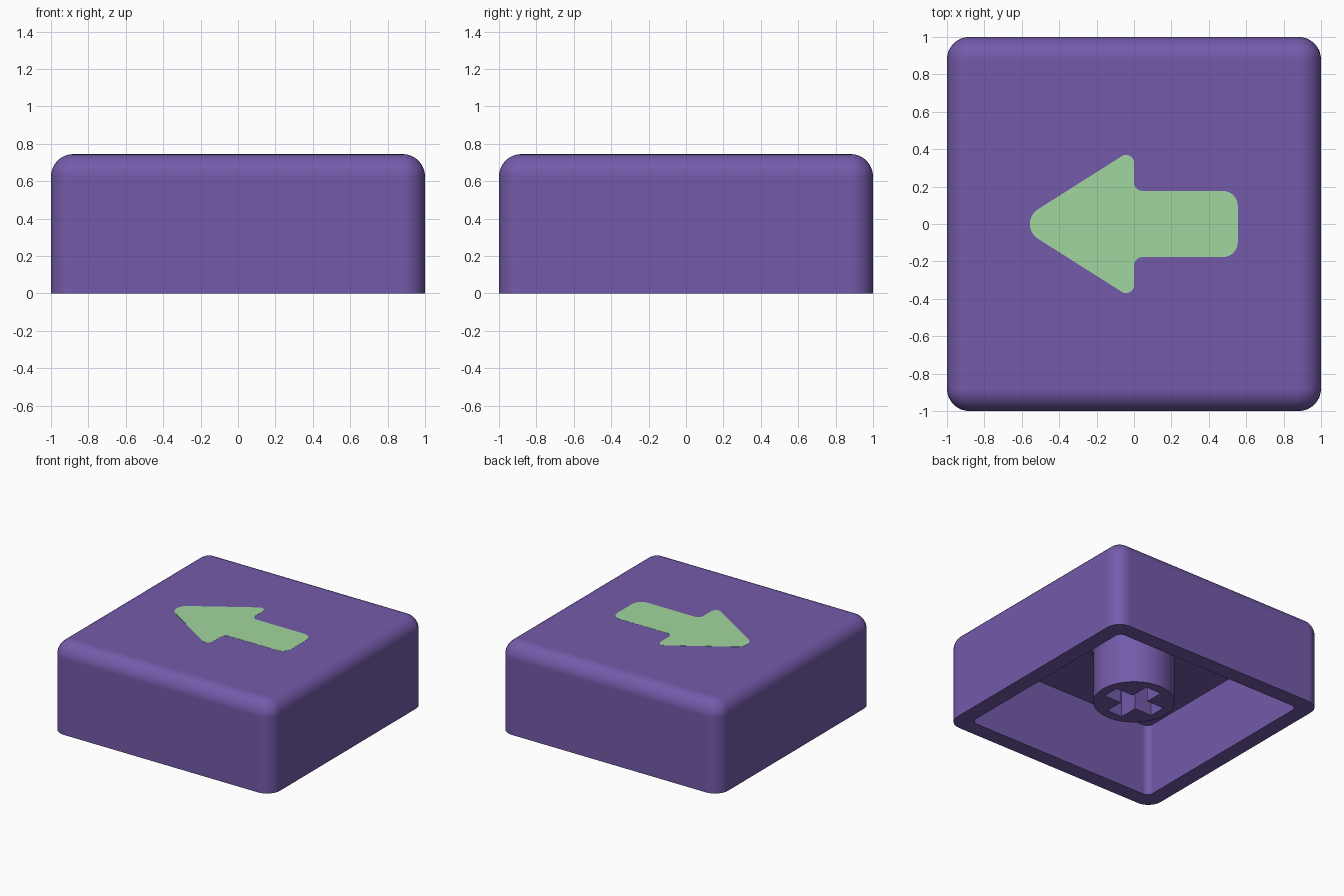
import bpy, bmesh
from math import radians, cos, sin, pi
from mathutils import Vector, Matrix

if "Cube" in bpy.data.objects:
    bpy.data.objects.remove(bpy.data.objects["Cube"], do_unlink=True)

HEIGHT, RADIUS, WALL, CEILING = 0.745, 0.12, 0.13, 0.6


def material(name, colour):
    mat = bpy.data.materials.new(name)
    mat.use_nodes = True
    mat.diffuse_color = colour
    mat.node_tree.nodes["Principled BSDF"].inputs["Base Color"].default_value = colour
    return mat


def rounded_outline(corners, steps=8):
    """Outline through (x, y, radius) corners, each rounded by an arc."""
    out = []
    for i, (x, y, r) in enumerate(corners):
        p = Vector((x, y))
        a = (Vector(corners[i - 1][:2]) - p).normalized()
        b = (Vector(corners[(i + 1) % len(corners)][:2]) - p).normalized()
        half = a.angle(b) / 2
        centre = p + (a + b).normalized() * (r / sin(half))
        reach = r * cos(half) / sin(half)
        start, end = p + a * reach - centre, p + b * reach - centre
        sweep = start.angle(end)
        for k in range(steps + 1):
            t = k / steps
            out.append(centre + (start * sin((1 - t) * sweep) + end * sin(t * sweep)) / sin(sweep))
    return out


def rounded_square(half, radius):
    signs = [(1, 1), (-1, 1), (-1, -1), (1, -1)]
    return rounded_outline([(sx * half, sy * half, radius) for sx, sy in signs])


def loft(name, layers, mat):
    """Skin a stack of (outline, z) layers with equal point counts and cap both ends."""
    bm = bmesh.new()
    rings = [[bm.verts.new((p.x, p.y, z)) for p in outline] for outline, z in layers]
    for low, high in zip(rings, rings[1:]):
        for i in range(len(low)):
            bm.faces.new((low[i - 1], low[i], high[i], high[i - 1]))
    bm.faces.new(list(reversed(rings[0])))
    bm.faces.new(rings[-1])
    bmesh.ops.recalc_face_normals(bm, faces=bm.faces)
    mesh = bpy.data.meshes.new(name)
    bm.to_mesh(mesh)
    bm.free()
    mesh.materials.append(mat)
    obj = bpy.data.objects.new(name, mesh)
    bpy.context.collection.objects.link(obj)
    return obj


def smooth(obj):
    bpy.ops.object.select_all(action="DESELECT")
    obj.select_set(True)
    bpy.context.view_layer.objects.active = obj
    bpy.ops.object.shade_smooth_by_angle(angle=radians(30))
    mod = obj.modifiers.new("even_normals", "WEIGHTED_NORMAL")
    mod.keep_sharp = True


purple = material("purple_plastic", (0.174, 0.104, 0.402, 1))
green = material("light_green", (0.355, 0.675, 0.345, 1))

# Hollow cap: cavity ceiling, down the inner wall, across the rim, up the outside
cavity = rounded_square(1 - WALL, 0.05)
layers = [(cavity, CEILING), (cavity, 0), (rounded_square(1, RADIUS), 0)]
for k in range(9):
    a = k / 8 * pi / 2
    half = 1 - RADIUS + RADIUS * cos(a)
    outline = rounded_square(half, max(RADIUS * cos(a), 0.001))
    layers.append((outline, HEIGHT - RADIUS + RADIUS * sin(a)))
smooth(loft("cap_shell", layers, purple))

# Cross-shaped socket outline, subdivided so that it can join the round post
L, W, PARTS = 0.228, 0.07, 8
quarter = [Vector((W, W)), Vector((W, L)), Vector((-W, L))]
corners = [Matrix.Rotation(k * pi / 2, 2) @ p for k in range(4) for p in quarter]
cross = [corners[i - 1].lerp(corners[i], k / PARTS)
         for i in range(len(corners)) for k in range(PARTS)]


def circle(radius):
    return [p.normalized() * radius for p in cross]


# Post under the cap: down the socket, out across the foot, up and flared into the ceiling
POST_RADIUS, POST_BASE, FLARE = 0.307, 0.11, 0.06
layers = [(cross, CEILING - 0.04), (cross, POST_BASE), (circle(POST_RADIUS), POST_BASE)]
for k in range(7):
    a = k / 6 * pi / 2
    layers.append((circle(POST_RADIUS + FLARE * (1 - cos(a))),
                   CEILING - FLARE * (1 - sin(a))))
layers.append((circle(POST_RADIUS + FLARE), CEILING + 0.03))
smooth(loft("stem_post", layers, purple))

# Arrow inlay on the top face, pointing to -x
upper = [(0.555, 0.177, 0.08), (0, 0.177, 0.045), (0, 0.404, 0.042)]
lower = [(x, -y, r) for x, y, r in reversed(upper)]
arrow = rounded_outline(upper + [(-0.638, 0, 0.093)] + lower)
loft("arrow_inlay", [(arrow, HEIGHT - 0.004), (arrow, HEIGHT + 0.001)], green)
